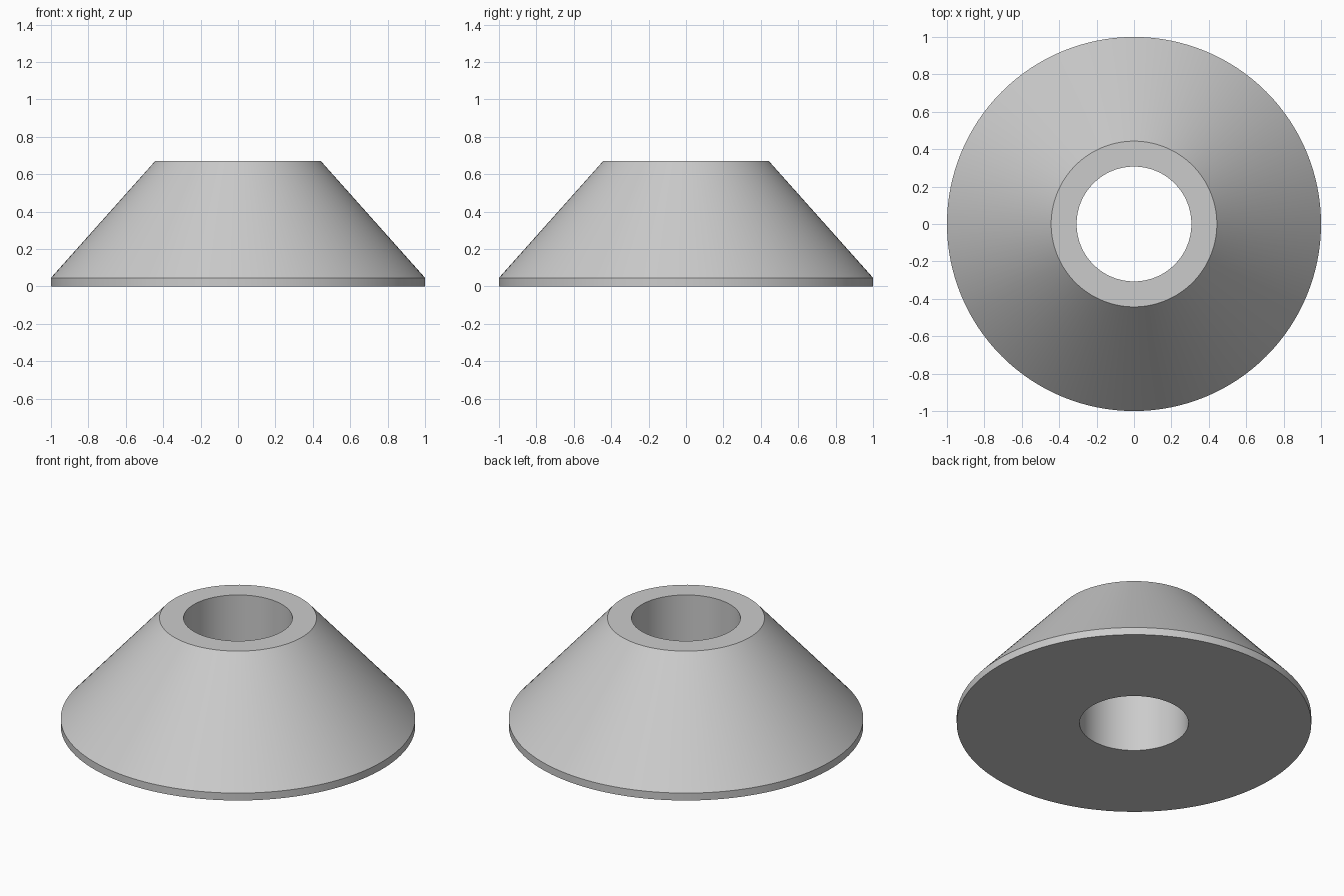
import bpy
import bmesh
from math import cos, sin, tau, radians

cube = bpy.data.objects.get("Cube")
if cube:
    bpy.data.objects.remove(cube, do_unlink=True)

SEGMENTS = 128

# Grey material
grey = bpy.data.materials.new("light_grey")
grey.use_nodes = True
colour = (0.6, 0.6, 0.6, 1)
grey.diffuse_color = colour
grey.node_tree.nodes["Principled BSDF"].inputs["Base Color"].default_value = colour


def lathe(name, profile, material):
    """Revolve a closed (radius, height) profile around z."""
    bm = bmesh.new()
    rings = [[bm.verts.new((r * cos(tau * i / SEGMENTS), r * sin(tau * i / SEGMENTS), z))
              for i in range(SEGMENTS)] for r, z in profile]
    for lower, upper in zip(rings, rings[1:] + rings[:1]):
        for i in range(SEGMENTS):
            j = (i + 1) % SEGMENTS
            bm.faces.new((lower[i], lower[j], upper[j], upper[i]))
    bmesh.ops.recalc_face_normals(bm, faces=bm.faces)
    mesh = bpy.data.meshes.new(name)
    bm.to_mesh(mesh)
    bm.free()
    mesh.materials.append(material)
    obj = bpy.data.objects.new(name, mesh)
    bpy.context.collection.objects.link(obj)
    return obj


# Conical collar: bore, flat base, thin straight rim, sloped side, flat top
collar = lathe("conical_collar",
               [(0.307, 0), (1, 0), (1, 0.046), (0.443, 0.67), (0.307, 0.67)], grey)

bpy.ops.object.select_all(action="DESELECT")
collar.select_set(True)
bpy.context.view_layer.objects.active = collar
bpy.ops.object.shade_smooth_by_angle(angle=radians(30))
